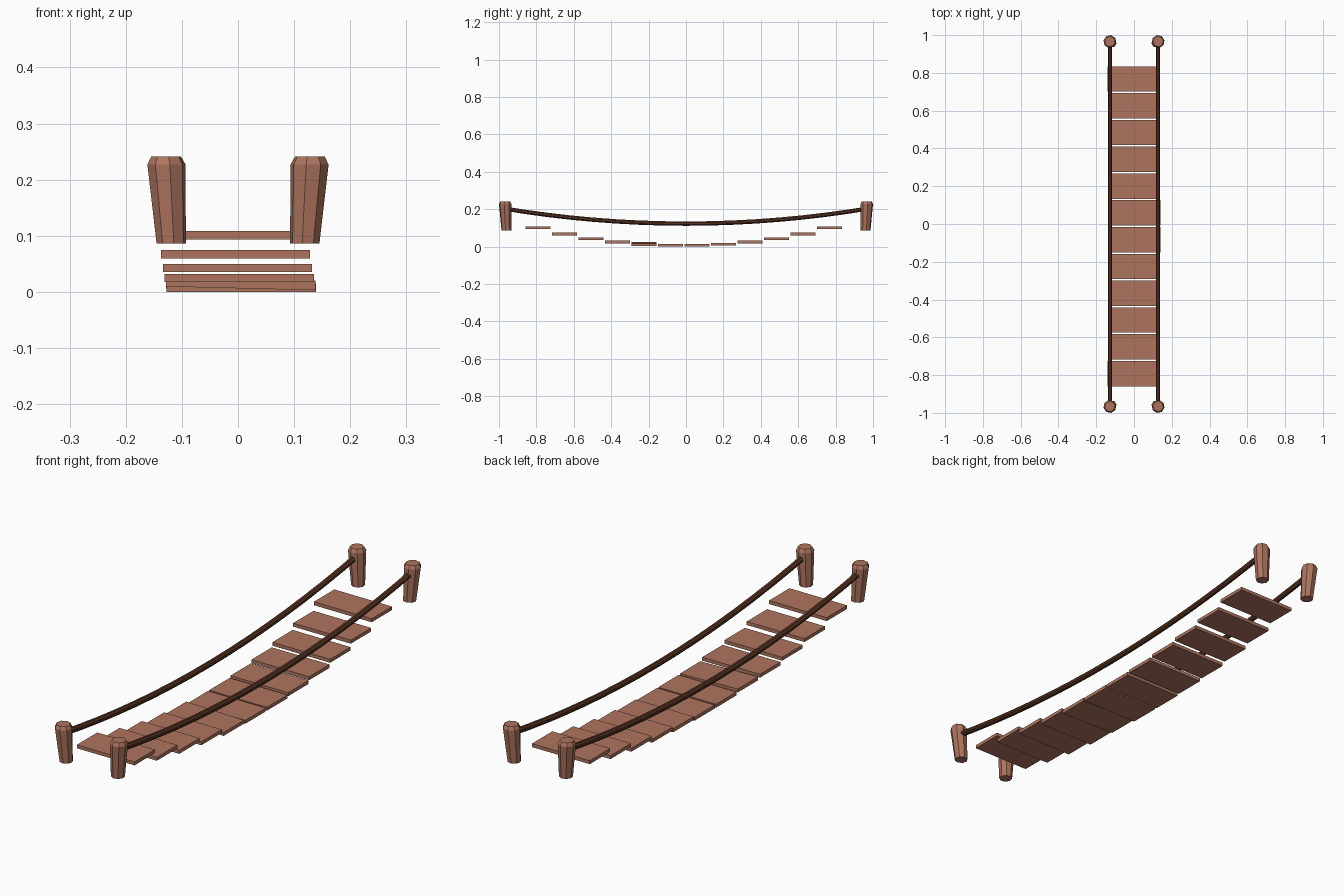
import bpy
import bmesh
import math
from mathutils import Vector

if "Cube" in bpy.data.objects:
    bpy.data.objects.remove(bpy.data.objects["Cube"])


def material(name, rgb):
    m = bpy.data.materials.new(name)
    m.use_nodes = True
    m.diffuse_color = (*rgb, 1)
    m.node_tree.nodes["Principled BSDF"].inputs["Base Color"].default_value = (*rgb, 1)
    return m


wood = material("reddish wood", (0.42, 0.175, 0.115))
rope_brown = material("dark rope brown", (0.09, 0.032, 0.015))


def finish(name, bm, mat):
    bmesh.ops.recalc_face_normals(bm, faces=bm.faces)
    me = bpy.data.meshes.new(name)
    bm.to_mesh(me)
    bm.free()
    me.materials.append(mat)
    ob = bpy.data.objects.new(name, me)
    bpy.context.collection.objects.link(ob)
    return ob


def loft(name, rings, sides, u, v, turn, mat):
    """Capped tube through (centre, radius) rings lying in the u-v plane."""
    bm = bmesh.new()
    loops = []
    for centre, r in rings:
        angles = [turn + 2 * math.pi * i / sides for i in range(sides)]
        loops.append([bm.verts.new(Vector(centre) + r * (math.cos(a) * u + math.sin(a) * v))
                      for a in angles])
    for a, b in zip(loops, loops[1:]):
        for i in range(sides):
            j = (i + 1) % sides
            bm.faces.new((a[i], a[j], b[j], b[i]))
    bm.faces.new(loops[0])
    bm.faces.new(loops[-1])
    return finish(name, bm, mat)


X, Y, Z = Vector((1, 0, 0)), Vector((0, 1, 0)), Vector((0, 0, 1))

# Tapered octagonal posts with a chamfered top, leaning slightly outward
for side, sx in (("left", 1), ("right", -1)):
    for end, sy in (("front", -1), ("back", 1)):
        rings = [((sx * 0.119, sy * 0.960, 0.086), 0.0265),
                 ((sx * 0.1275, sy * 0.966, 0.227), 0.0345),
                 ((sx * 0.128, sy * 0.966, 0.241), 0.027)]
        loft(f"{end}_{side}_post", rings, 8, X * sx, Y * sy, math.radians(10), wood)

    # Sagging hand rope running through the posts
    steps = 16
    rings = []
    for i in range(steps + 1):
        y = 0.99 * (2 * i / steps - 1)
        rings.append(((sx * 0.127, y, 0.123 + 0.085 * y * y), 0.0125))
    loft(f"{side}_rope", rings, 8, X, Z, math.radians(22.5), rope_brown)

# Deck planks, from each end towards the middle: x shift and height
half = [(-0.008, 0.101), (-0.0045, 0.067), (-0.001, 0.0425),
        (0.002, 0.025), (0.005, 0.0135), (0.006, 0.0073)]
for i, (x, z) in enumerate(half + half[::-1]):
    bm = bmesh.new()
    bmesh.ops.create_cube(bm, size=1)
    bmesh.ops.scale(bm, vec=(0.266, 0.134, 0.0145), verts=bm.verts)
    plank = finish(f"plank_{i + 1}", bm, wood)
    plank.location = (x, -0.792 + 0.1418 * i, z)
    if i == 4:  # one plank hangs slightly crooked
        plank.rotation_euler.y = 0.025
